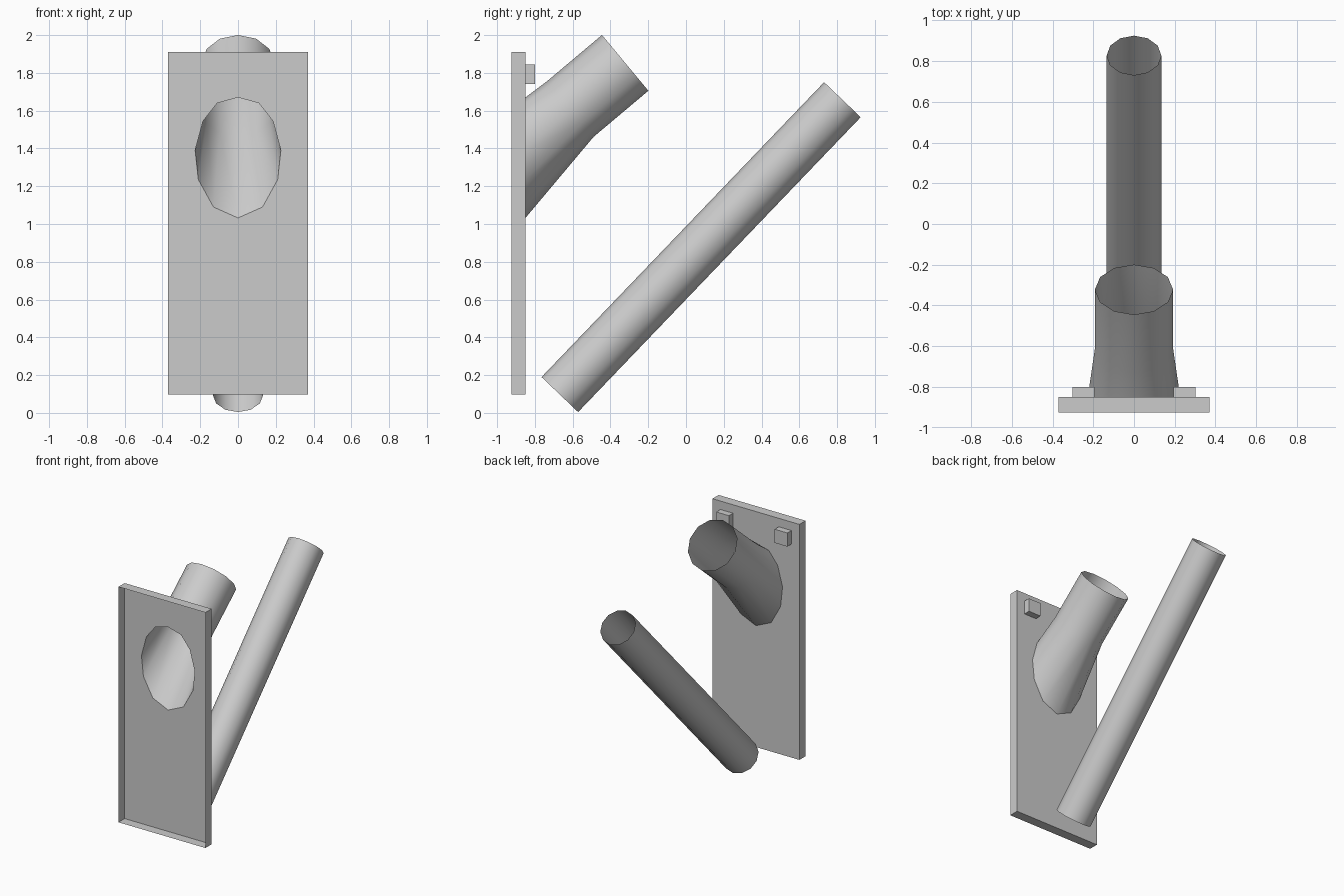
import bpy, bmesh, math
from mathutils import Vector

if "Cube" in bpy.data.objects:
    bpy.data.objects.remove(bpy.data.objects["Cube"])

SIDES = 12
GREY = bpy.data.materials.new("light grey")
GREY.diffuse_color = (0.6, 0.6, 0.6, 1)
GREY.use_nodes = True
GREY.node_tree.nodes["Principled BSDF"].inputs["Base Color"].default_value = GREY.diffuse_color


def finish(name, bm, smooth=False):
    me = bpy.data.meshes.new(name)
    bm.to_mesh(me)
    bm.free()
    me.materials.append(GREY)
    for p in me.polygons:
        p.use_smooth = smooth
    ob = bpy.data.objects.new(name, me)
    bpy.context.collection.objects.link(ob)
    return ob


def box_mesh(lo, hi):
    bm = bmesh.new()
    bmesh.ops.create_cube(bm, size=1)
    lo, hi = Vector(lo), Vector(hi)
    for v in bm.verts:
        v.co = Vector([lo[i] + (v.co[i] + 0.5) * (hi[i] - lo[i]) for i in range(3)])
    bm.normal_update()
    return bm


def ring(y, z, axis, radius):
    """Circle in the plane square to axis, first point on the upper side."""
    a = Vector((0, axis[0], axis[1])).normalized()
    up = Vector((0, -a.z, a.y))
    pts = []
    for i in range(SIDES):
        t = 2 * math.pi * i / SIDES
        pts.append(Vector((0, y, z)) + up * radius * math.cos(t)
                   + Vector((radius * math.sin(t), 0, 0)))
    return pts


def tube(name, rings):
    bm = bmesh.new()
    loops = [[bm.verts.new(p) for p in r] for r in rings]
    for a, b in zip(loops, loops[1:]):
        for i in range(SIDES):
            j = (i + 1) % SIDES
            bm.faces.new((a[i], b[i], b[j], a[j]))
    # turn the walls outward
    bm.normal_update()
    f = bm.faces[:][0]
    centre = sum(rings[0] + rings[1], Vector()) / (2 * SIDES)
    if f.normal.dot(f.calc_center_median() - centre) < 0:
        bmesh.ops.reverse_faces(bm, faces=bm.faces[:])
    return finish(name, bm, True)


# Oval where the socket meets the plate
half = [(0, 1.67), (0.11, 1.64), (0.185, 1.545), (0.227, 1.39),
        (0.21, 1.235), (0.13, 1.09), (0, 1.032)]
oval = half + [(-x, z) for x, z in half[-2:0:-1]]
foot = [Vector((x, -0.85, z)) for x, z in oval]

# Mounting plate, hollow toward the front, with the oval cut in its back panel
bm = box_mesh((-0.37, -0.925, 0.098), (0.37, -0.85, 1.91))
back = [f for f in bm.faces if f.normal.y > 0.9][0]
rim = list(back.edges)
bmesh.ops.delete(bm, geom=[f for f in bm.faces if abs(f.normal.y) > 0.9],
                 context='FACES_ONLY')
vs = [bm.verts.new(p) for p in foot]
rim += [bm.edges.new((vs[i - 1], vs[i])) for i in range(SIDES)]
bmesh.ops.triangle_fill(bm, edges=rim, use_beauty=True, normal=(0, 1, 0))
finish("mounting_plate", bm)

# Two small blocks on the back of the plate
for side, label in ((-1, "left"), (1, "right")):
    x0, x1 = sorted((side * 0.195, side * 0.302))
    finish(label + "_block", box_mesh((x0, -0.85, 1.74), (x1, -0.80, 1.845)))

# Flared socket: oval foot on the plate, bend, then a straight open tube
axis = (0.77, 0.64)
tube("socket", [foot, ring(-0.612, 1.609, axis, 0.192),
                ring(-0.322, 1.853, axis, 0.192)])

# Long loose pole, open at both ends
axis = (1.4925, 1.56)
tube("pole", [ring(-0.668, 0.097, axis, 0.134), ring(0.828, 1.658, axis, 0.134)])
